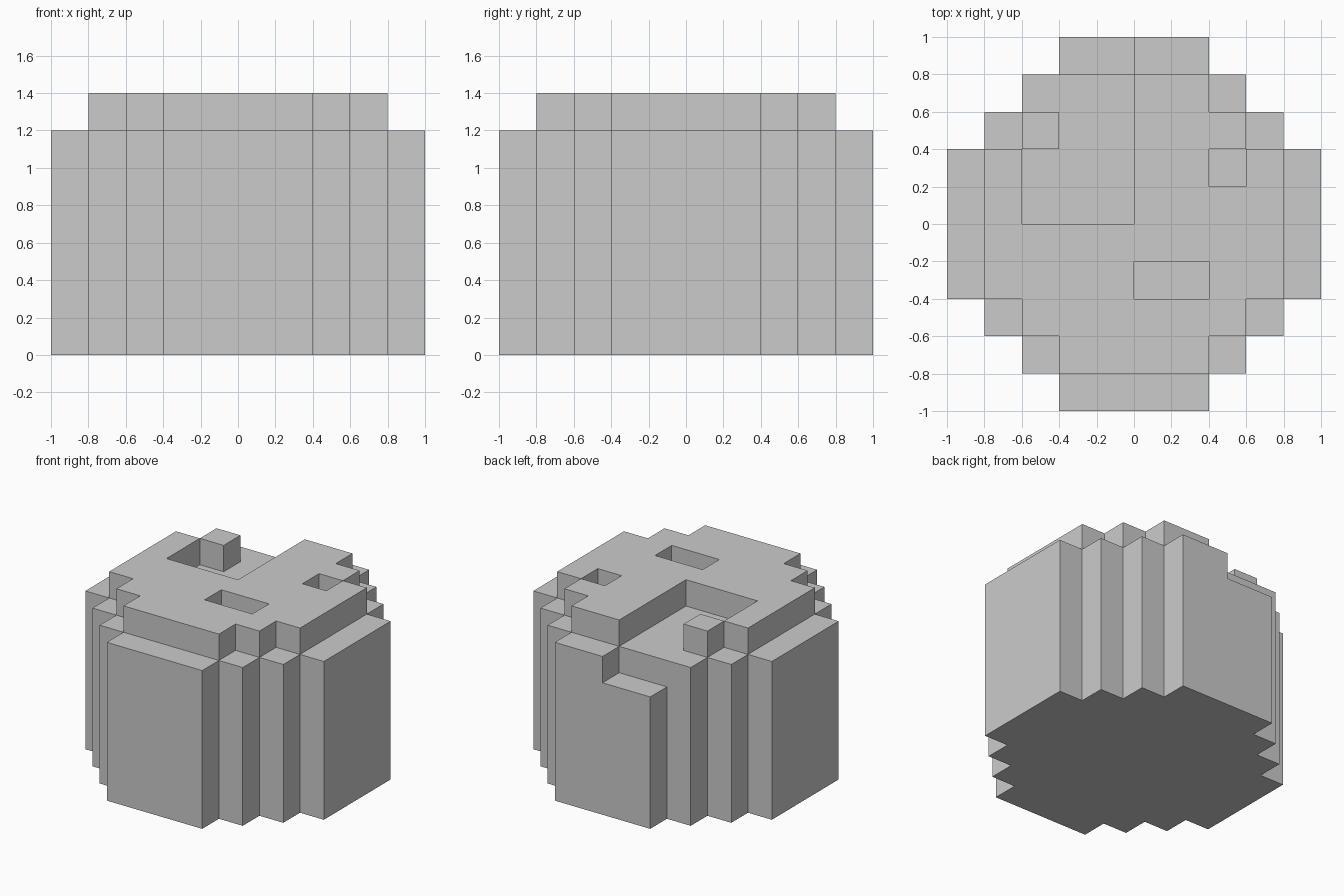
import bpy, bmesh, math

if "Cube" in bpy.data.objects:
    bpy.data.objects.remove(bpy.data.objects["Cube"])

S = 0.2                                    # size of one block
BODY, TOP = 6, 7                           # heights in blocks
BODY_HALF = [5, 5, 4, 3, 2]                # half width of each row, from the middle out
TOP_HALF = [4, 4, 3, 2, 0]


def in_box(i, j, x0, x1, y0, y1):
    return x0 <= i < x1 and y0 <= j < y1


def height(i, j):
    """Height in blocks of the column whose low corner is (i, j)."""
    row = j if j >= 0 else -j - 1
    col = i if i >= 0 else -i - 1
    if row > 4 or col >= BODY_HALF[row]:
        return 0
    # chipped back rim
    if in_box(i, j, -2, 0, 4, 5):
        return BODY - 1
    # loose block left standing in the missing wedge
    if (i, j) == (-3, 2):
        return TOP
    # missing wedge and the two pits in the top layer
    if (in_box(i, j, -3, 0, 0, 4) or in_box(i, j, 0, 2, -2, -1)
            or (i, j) == (2, 1)):
        return BODY
    return TOP if col < TOP_HALF[row] else BODY


bm = bmesh.new()


def quad(*pts):
    bm.faces.new([bm.verts.new((x * S, y * S, z * S)) for x, y, z in pts])


for i in range(-5, 5):
    for j in range(-5, 5):
        h = height(i, j)
        if not h:
            continue
        ring = [(i, j), (i + 1, j), (i + 1, j + 1), (i, j + 1)]
        # top and underside
        quad(*[(x, y, h) for x, y in ring])
        quad(*[(x, y, 0) for x, y in reversed(ring)])
        # exposed side walls, one block at a time
        for k, (dx, dy) in enumerate([(0, -1), (1, 0), (0, 1), (-1, 0)]):
            a, b = ring[k], ring[(k + 1) % 4]
            for z in range(height(i + dx, j + dy), h):
                quad((*a, z), (*b, z), (*b, z + 1), (*a, z + 1))

# weld the blocks and merge coplanar faces
bmesh.ops.remove_doubles(bm, verts=bm.verts, dist=0.001)
bmesh.ops.dissolve_limit(bm, angle_limit=math.radians(1),
                         verts=bm.verts, edges=bm.edges)
mesh = bpy.data.meshes.new("stepped_round_body")
bm.to_mesh(mesh)
bm.free()
body = bpy.data.objects.new("stepped_round_body", mesh)
bpy.context.collection.objects.link(body)
